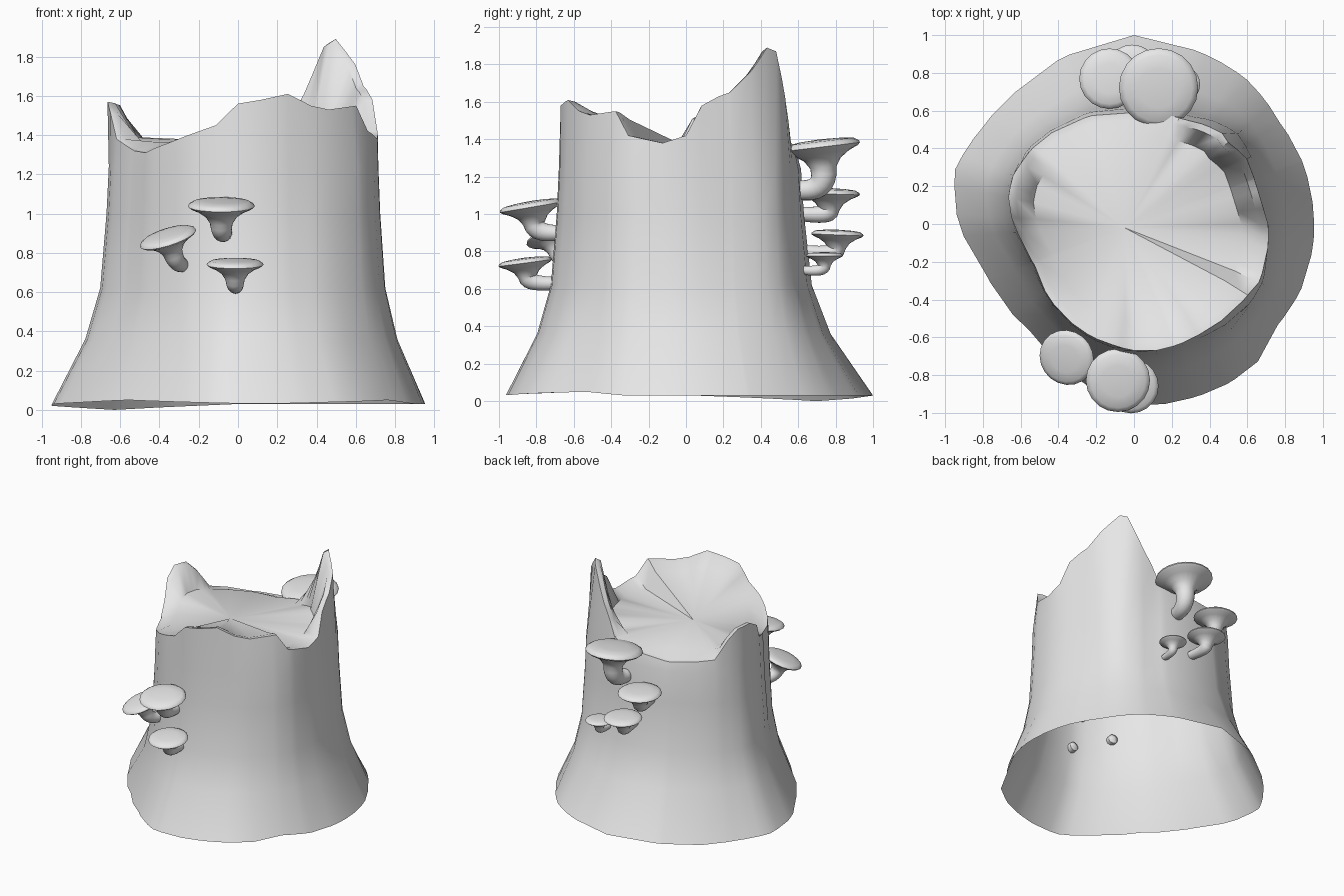
import bpy, bmesh, math
from mathutils import Vector

cube = bpy.data.objects.get("Cube")
if cube:
    bpy.data.objects.remove(cube, do_unlink=True)

grey = bpy.data.materials.new("plain grey")
grey.use_nodes = True
grey.diffuse_color = (0.8, 0.8, 0.8, 1)
grey.node_tree.nodes["Principled BSDF"].inputs["Base Color"].default_value = (0.8, 0.8, 0.8, 1)


def finish(name, bm, angle):
    """Turn a bmesh into a smooth-shaded object."""
    mesh = bpy.data.meshes.new(name)
    bmesh.ops.recalc_face_normals(bm, faces=bm.faces)
    bm.to_mesh(mesh)
    bm.free()
    mesh.materials.append(grey)
    obj = bpy.data.objects.new(name, mesh)
    bpy.context.collection.objects.link(obj)
    bpy.ops.object.select_all(action='DESELECT')
    obj.select_set(True)
    bpy.context.view_layer.objects.active = obj
    bpy.ops.object.shade_smooth_by_angle(angle=math.radians(angle))


def add_ring(bm, rings, points):
    """Add a ring of points and join it to the one before with quads."""
    ring = [bm.verts.new(p) for p in points]
    if rings:
        last = rings[-1]
        for i in range(len(ring)):
            j = (i + 1) % len(ring)
            bm.faces.new((last[i], last[j], ring[j], ring[i]))
    rings.append(ring)


def close_to_point(bm, ring, point):
    tip = bm.verts.new(point)
    for i, v in enumerate(ring):
        bm.faces.new((v, ring[(i + 1) % len(ring)], tip))


def outline_at(table, angle):
    """Values of a polar outline at any angle."""
    first, last = table[0], table[-1]
    loop = [(last[0] - 360, *last[1:])] + table + [(first[0] + 360, *first[1:])]
    for a, b in zip(loop, loop[1:]):
        if a[0] <= angle <= b[0]:
            f = (angle - a[0]) / (b[0] - a[0])
            return [p + f * (q - p) for p, q in zip(a[1:], b[1:])]


def polar(angle, radius, z):
    a = math.radians(angle)
    return Vector((radius * math.cos(a), radius * math.sin(a), z))


# Outline of the foot: angle, radius
foot = [(21, .95), (35, .94), (52, .97), (71, .975), (90, 1), (111, .96),
        (132, .94), (147, .95), (163, .99), (177, .94), (200, .825), (225, .79),
        (247, .85), (265, .96), (288, .97), (300, .98), (312, .98), (325, .93),
        (339, .95), (355, .955)]
# Outline of the upper wall: angle, radius
wall = [(17, .695), (30, .715), (40, .73), (50, .7), (62, .645), (90, .615),
        (122, .645), (143, .685), (160, .695), (180, .64), (202, .575),
        (231, .615), (252, .65), (270, .68), (300, .695), (319, .735),
        (333, .75), (353, .72)]
# Jagged rim: angle, radius, height
rim = [(0, .71, 1.42), (7, .69, 1.58), (15, .68, 1.63), (20, .68, 1.65),
       (30, .69, 1.76), (41, .66, 1.89), (46, .67, 1.87), (56, .64, 1.62),
       (62, .62, 1.5), (67, .61, 1.38), (90, .59, 1.33), (115, .62, 1.31),
       (143, .67, 1.34), (152, .68, 1.49), (158, .69, 1.56), (168, .68, 1.57),
       (177, .65, 1.51), (184, .62, 1.38), (202, .57, 1.32), (217, .59, 1.31),
       (238, .62, 1.37), (252, .64, 1.42), (260, .65, 1.45), (270, .67, 1.56),
       (280, .68, 1.58), (292, .68, 1.61), (303, .68, 1.55), (312, .69, 1.53),
       (328, .71, 1.55), (335, .73, 1.42), (350, .72, 1.38)]
# Heights along the wavy bottom edge
hem = [(90, .03), (132, 0), (177, .03), (225, .05), (277, .03), (325, .05), (340, .03)]
angles = sorted({row[0] for row in foot + rim})


def wall_point(angle, blend, height):
    low, = outline_at(foot, angle)
    top, = outline_at(wall, angle)
    return polar(angle, low + blend * (top - low), height)


def rim_point(angle, scale, keep):
    """Point inside the rim, keeping part of its height above the sunken top."""
    r, z = outline_at(rim, angle)
    return polar(angle, r * scale, 1.37 + keep * (z - 1.37))


# Stump: flared bark wall, jagged rim, splinter backs and sunken top, open below
bm = bmesh.new()
rings = []
add_ring(bm, rings, [wall_point(a, 0, outline_at(hem, a)[0]) for a in angles])
for height, blend in [(.36, .59), (.62, .85), (1, .96), (1.24, 1)]:
    add_ring(bm, rings, [wall_point(a, blend, height) for a in angles])
add_ring(bm, rings, [rim_point(a, 1, 1) for a in angles])
add_ring(bm, rings, [rim_point(a, .94, .96) for a in angles])
add_ring(bm, rings, [rim_point(a, .8, .75 if 235 < a < 335 else .1) for a in angles])
close_to_point(bm, rings[-1], (-.05, -.02, 1.37))
finish("tree_stump", bm, 50)

# Bracket mushrooms: flared cap running into a stem that hooks into the bark
cap_profile = [(.5, .1), (.85, .06), (.98, -.02), (1, -.08), (.93, -.14),
               (.7, -.24), (.47, -.4), (.34, -.6)]


def circle(point, axis, size, sides=20):
    u = Vector((1, 0, 0))
    u = (u - axis * u.dot(axis)).normalized()
    v = axis.cross(u)
    return [point + size * (u * math.cos(t) + v * math.sin(t))
            for t in (math.tau * i / sides for i in range(sides))]


def mushroom(name, centre, radius, normal, anchor, steps=8):
    centre, anchor = Vector(centre), Vector(anchor)
    normal = Vector(normal).normalized()
    bm = bmesh.new()
    rings = []
    for r, h in cap_profile:
        add_ring(bm, rings, circle(centre + normal * h * radius, normal, r * radius))
    close_to_point(bm, rings[0], centre + normal * radius * .12)
    # Stem follows a bend from under the cap to the bark
    start = centre + normal * cap_profile[-1][1] * radius
    bend = start - normal * max(start.z - anchor.z, .03) * 1.2
    for i in range(1, steps + 1):
        t = i / steps
        point = start * (1 - t) ** 2 + bend * 2 * t * (1 - t) + anchor * t * t
        tangent = (bend - start) * (1 - t) + (anchor - bend) * t
        add_ring(bm, rings, circle(point, -tangent.normalized(), radius * (.34 - .1 * t)))
    close_to_point(bm, rings[-1], anchor + (anchor - bend).normalized() * radius * .12)
    finish(name, bm, 60)


mushroom("front_mushroom_upper", (-.085, -.83, 1.05), .17, (0, -.17, 1), (-.07, -.67, .9))
mushroom("front_mushroom_side", (-.36, -.71, .885), .15, (-.32, -.27, 1), (-.28, -.57, .74))
mushroom("front_mushroom_lower", (-.015, -.86, .75), .145, (0, -.13, 1), (-.01, -.69, .63))
mushroom("back_mushroom_large", (.13, .72, 1.375), .21, (0, -.12, 1), (.1, .59, 1.13))
mushroom("back_mushroom_middle", (-.13, .77, 1.12), .16, (0, .03, 1), (-.12, .62, 1))
mushroom("back_mushroom_lower", (-.01, .81, .9), .14, (0, .04, 1), (0, .64, .8))
mushroom("back_mushroom_small", (.25, .74, .785), .1, (0, 0, 1), (.24, .63, .7))
